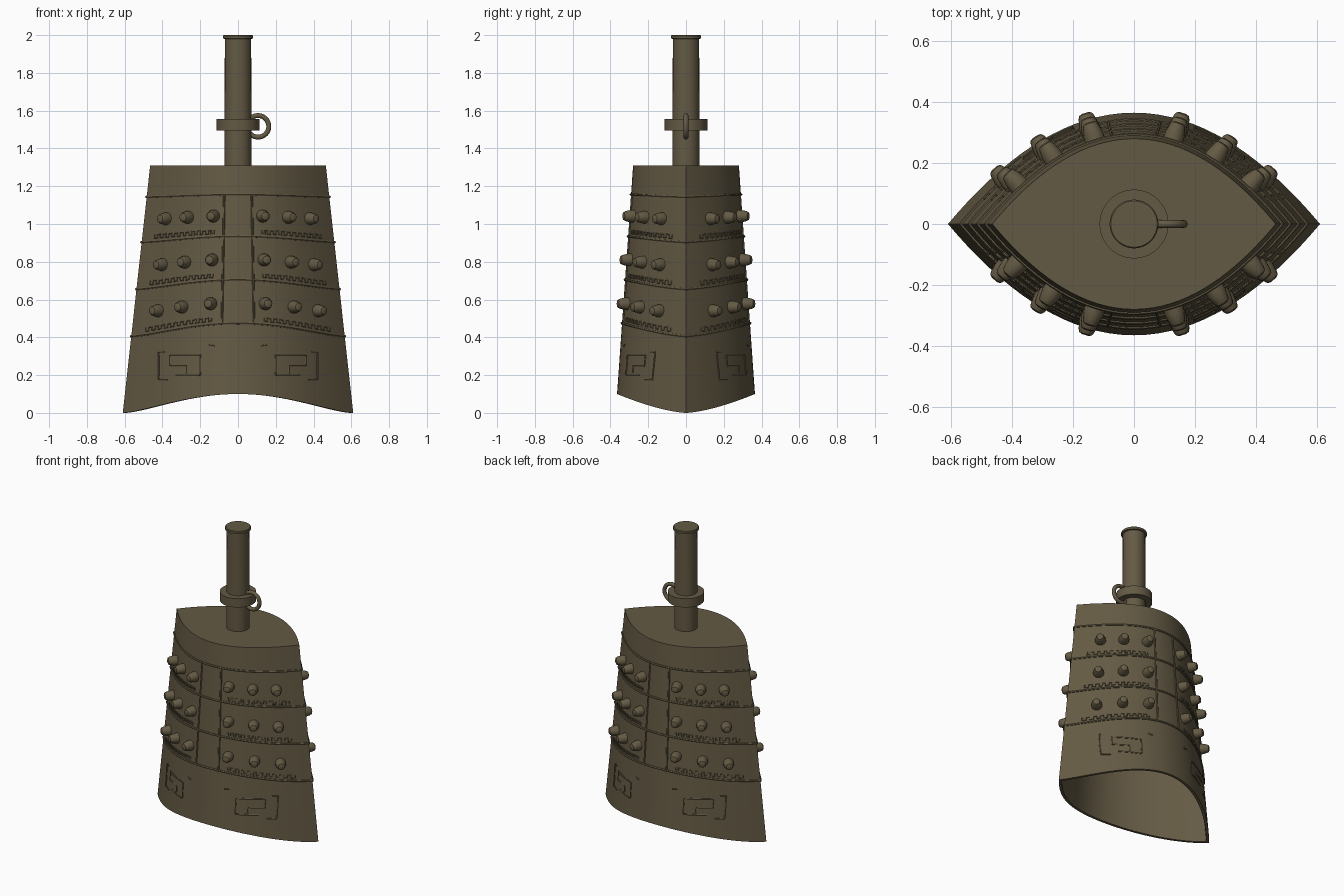
import bpy, bmesh
from math import cos, sin, pi
from mathutils import Vector

cube = bpy.data.objects.get("Cube")
if cube:
    bpy.data.objects.remove(cube)

bronze = bpy.data.materials.new("aged_bronze")
bronze.use_nodes = True
COLOR = (0.127, 0.102, 0.058, 1)
bronze.diffuse_color = COLOR
bronze.node_tree.nodes["Principled BSDF"].inputs["Base Color"].default_value = COLOR

TOP, ARCH = 1.31, 0.1


def surface(u, v, side, off=0.0):
    """Point on the almond-shaped wall: u across, v up, side front/back."""
    a, b = 0.61 - 0.145 * v, 0.365 - 0.085 * v
    f = max(0.0, 1 - u * u)
    n = Vector((2 * b * u / a, side, 0)).normalized()
    p = Vector((a * u, side * b * f, TOP * v + ARCH * f ** 1.5 * (1 - v)))
    return p + n * off, n


def surface_xz(x, z, side, off):
    """Wall point found from its front-view position."""
    v = z / TOP
    for _ in range(5):
        u = x / (0.61 - 0.145 * v)
        lift = ARCH * (1 - u * u) ** 1.5
        v = (z - lift) / (TOP - lift)
    return surface(u, v, side, off)[0]


def finish(obj, angle=0.6):
    if not obj.data.materials:
        obj.data.materials.append(bronze)
    bpy.ops.object.select_all(action='DESELECT')
    obj.select_set(True)
    bpy.context.view_layer.objects.active = obj
    if obj.type == 'CURVE':
        bpy.ops.object.convert(target='MESH')
        obj = bpy.context.object
    bpy.ops.object.shade_smooth_by_angle(angle=angle)


def mesh_object(name, bm):
    bmesh.ops.recalc_face_normals(bm, faces=bm.faces)
    me = bpy.data.meshes.new(name)
    bm.to_mesh(me)
    bm.free()
    obj = bpy.data.objects.new(name, me)
    bpy.context.collection.objects.link(obj)
    finish(obj)


def loft(bm, rings, cap_ends=True):
    rows = [[bm.verts.new(p) for p in ring] for ring in rings]
    n = len(rows[0])
    for r0, r1 in zip(rows, rows[1:]):
        for i in range(n):
            j = (i + 1) % n
            bm.faces.new((r0[i], r0[j], r1[j], r1[i]))
    if cap_ends:
        bm.faces.new(rows[0])
        bm.faces.new(rows[-1])


def lathe(bm, profile, origin=(0, 0, 0), axis=(0, 0, 1), sides=48):
    """Revolve (radius, height) pairs about an axis."""
    q = Vector(axis).to_track_quat('Z', 'Y')
    o = Vector(origin)
    loft(bm, [[o + q @ Vector((r * cos(2 * pi * i / sides), r * sin(2 * pi * i / sides), h))
               for i in range(sides)] for r, h in profile])


def cords(name, paths, radius, closed=False):
    """Raised cast lines laid along point paths."""
    cu = bpy.data.curves.new(name, 'CURVE')
    cu.dimensions = '3D'
    cu.bevel_depth = radius
    cu.bevel_resolution = 1
    cu.use_fill_caps = True
    for path in paths:
        sp = cu.splines.new('POLY')
        sp.points.add(len(path) - 1)
        for pt, p in zip(sp.points, path):
            pt.co = (*p, 1)
        sp.use_cyclic_u = closed
    obj = bpy.data.objects.new(name, cu)
    bpy.context.collection.objects.link(obj)
    finish(obj)


def subdivide(pts, n=6):
    out = [pts[0]]
    for (x0, z0), (x1, z1) in zip(pts, pts[1:]):
        out += [(x0 + (x1 - x0) * k / n, z0 + (z1 - z0) * k / n) for k in range(1, n + 1)]
    return out


def wall_ring(v, off=0.0, n=96):
    ring = []
    for i in range(n):
        t = 2 * pi * i / n
        side = 0 if i % (n // 2) == 0 else (1 if sin(t) > 0 else -1)
        ring.append(surface(cos(t), v, side, off)[0])
    return ring


# Hollow bell body with arched mouth
bm = bmesh.new()
outer = [wall_ring(k / 12) for k in range(13)]
inner = [wall_ring(0.985 * (1 - k / 6), -0.018) for k in range(7)]
loft(bm, [inner[0]] + inner[1:] + outer)
mesh_object("bell_body", bm)

# Horizontal ridges around the bell
RIDGES = (0.31, 0.5, 0.69, 0.873)
cords("horizontal_ridges", [wall_ring(v, 0.001) for v in RIDGES], 0.007, True)

# Vertical ridges, key-pattern borders and lower panels
SIDES = [(mx, side) for mx in (-1, 1) for side in (-1, 1)]
cords("vertical_ridges", [[surface(mx * 0.15, 0.31 + 0.563 * k / 10, side, 0.001)[0]
                           for k in range(11)] for mx, side in SIDES], 0.006)

borders = []
for v in RIDGES[:3]:
    for mx, side in SIDES:
        path = []
        for k in range(22):
            u = 0.25 + 0.62 * k / 21
            steps = (0.014, 0.028) if k % 2 else (0.028, 0.014)
            path += [surface(mx * u, v + dv, side)[0] for dv in steps]
        borders.append(path)
cords("key_pattern_borders", borders, 0.004)

MOTIF = [
    [(0.27, 0.21), (0.27, 0.25), (0.36, 0.25), (0.36, 0.305), (0.2, 0.305), (0.2, 0.2), (0.33, 0.2)],
    [(0.39, 0.323), (0.42, 0.323), (0.42, 0.175), (0.37, 0.175)],
    [(0.125, 0.355), (0.155, 0.36)],
]
cords("lower_panels", [[surface_xz(mx * x, z, side, 0) for x, z in subdivide(line)]
                       for line in MOTIF for mx, side in SIDES], 0.005)

# Rows of blunt studs
bm = bmesh.new()
STUD = [(0.034, -0.012), (0.033, 0.015), (0.026, 0.045), (0.021, 0.054), (0.01, 0.058)]
for v in (0.4, 0.59, 0.78):
    for u in (0.26, 0.53, 0.76):
        for mx, side in SIDES:
            p, n = surface(mx * u, v, side)
            lathe(bm, STUD, p, n, 16)
mesh_object("studs", bm)

# Handle shaft with lip
bm = bmesh.new()
lathe(bm, [(0.071, TOP - 0.01), (0.07, 1.98), (0.08, 1.982), (0.08, 1.996), (0.076, 2.0)])
mesh_object("handle_shaft", bm)

# Collar around the shaft
bm = bmesh.new()
lathe(bm, [(0.06, 1.495), (0.113, 1.495), (0.113, 1.555), (0.06, 1.555)])
mesh_object("handle_collar", bm)

# Hanging ring
bpy.ops.mesh.primitive_torus_add(major_segments=40, minor_segments=12, major_radius=0.057,
                                 minor_radius=0.013, location=(0.106, 0, 1.517),
                                 rotation=(pi / 2, 0, 0))
ring = bpy.context.object
ring.name = "hanging_ring"
finish(ring, 1.0)
